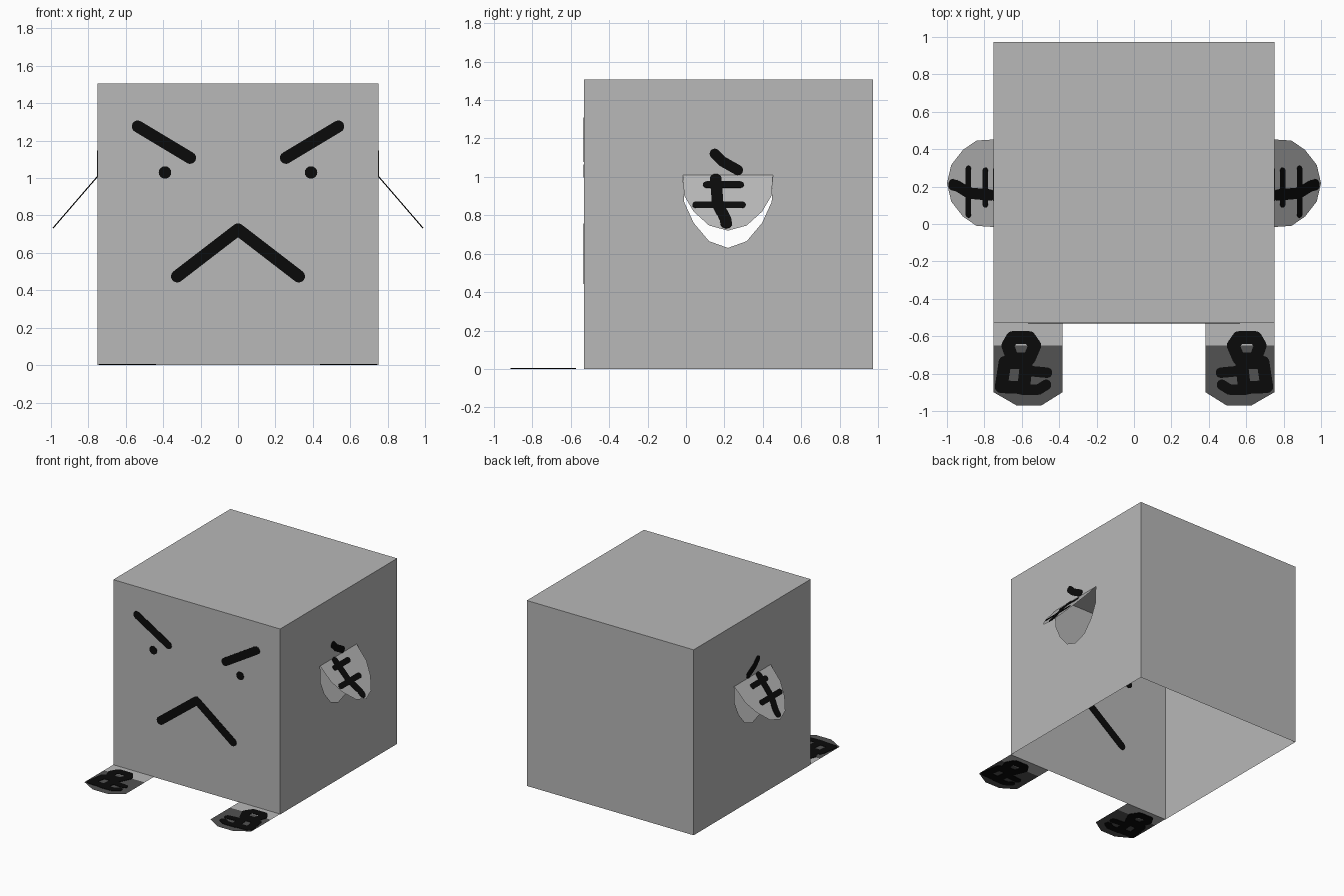
import bpy, bmesh, math
from mathutils import Vector

if "Cube" in bpy.data.objects:
    bpy.data.objects.remove(bpy.data.objects["Cube"])


def material(name, v):
    m = bpy.data.materials.new(name)
    m.diffuse_color = (v, v, v, 1)
    m.use_nodes = True
    m.node_tree.nodes["Principled BSDF"].inputs["Base Color"].default_value = m.diffuse_color
    return m


CARD = material("card grey", 0.48)
DARK = material("dark grey", 0.085)
INK = material("ink black", 0.003)

X, Y0, Y1, H = 0.75, -0.53, 0.973, 1.507   # box shell
HINGE_Y, HINGE_Z = 0.218, 1.01             # arm flap hinge
FLAP = [(0, .234), (.14, .228), (.25, .178), (.345, .098), (.38, 0)]  # drop, half width
OUT, DOWN = 0.25 / 0.38, 0.29 / 0.38       # flap direction
FOOT_Z = 0.003


def finish(name, bm, mat, recalc=False):
    bmesh.ops.remove_doubles(bm, verts=bm.verts, dist=1e-5)
    if recalc:
        bmesh.ops.recalc_face_normals(bm, faces=bm.faces)
    me = bpy.data.meshes.new(name)
    bm.to_mesh(me)
    bm.free()
    me.materials.append(mat)
    ob = bpy.data.objects.new(name, me)
    bpy.context.collection.objects.link(ob)
    return ob


def sheet(name, polys, mat, recalc=False):
    bm = bmesh.new()
    for p in polys:
        bm.faces.new([bm.verts.new(c) for c in p])
    return finish(name, bm, mat, recalc)


def strokes(name, lines, place, normal, half=0.003):
    """Thin round-ended ink strokes, showing on both sides of a sheet."""
    bm = bmesh.new()
    n = Vector(normal).normalized() * half
    for r, *pts in lines:
        for a, b in zip(pts, pts[1:]):
            ang = math.atan2(b[1] - a[1], b[0] - a[0])
            ring = []
            for c, start in ((b, ang - math.pi / 2), (a, ang + math.pi / 2)):
                for i in range(9):
                    t = start + math.pi * i / 8
                    ring.append(Vector(place(c[0] + r * math.cos(t), c[1] + r * math.sin(t))))
            top = [bm.verts.new(p + n) for p in ring]
            low = [bm.verts.new(p - n) for p in ring]
            fs = [bm.faces.new(top), bm.faces.new(low[::-1])]
            k = len(ring)
            for i in range(k):
                j = (i + 1) % k
                fs.append(bm.faces.new((top[i], low[i], low[j], top[j])))
            bmesh.ops.recalc_face_normals(bm, faces=fs)
    return finish(name, bm, INK)


# Open-bottomed box with an arm-shaped hole in each side
polys = [[(-X, Y0, 0), (X, Y0, 0), (X, Y0, H), (-X, Y0, H)],
         [(X, Y1, 0), (-X, Y1, 0), (-X, Y1, H), (X, Y1, H)],
         [(-X, Y0, H), (X, Y0, H), (X, Y1, H), (-X, Y1, H)]]
for s in (-1, 1):
    for e, edge in ((-1, Y0), (1, Y1)):
        hole = [(s * X, HINGE_Y + e * w, HINGE_Z - d) for d, w in reversed(FLAP)]
        p = [(s * X, edge, 0), (s * X, HINGE_Y, 0)] + hole
        p += [(s * X, HINGE_Y, HINGE_Z), (s * X, HINGE_Y, H), (s * X, edge, H)]
        polys.append(p if s * e < 0 else p[::-1])
sheet("box_shell", polys, CARD)


# Face painted on the front
def on_front(u, v):
    return (u, Y0, v)


face = [(.033, (-.325, .475), (0, .725), (.325, .475))]
for s in (-1, 1):
    face.append((.032, (s * .536, 1.276), (s * .256, 1.108)))      # brow
    face.append((.033, (s * .39, 1.03), (s * .391, 1.03)))         # eye
strokes("face_marks", face, on_front, (0, 1, 0))

# Arms and feet, mirrored left and right
for s, side in ((-1, "left"), (1, "right")):
    def on_flap(u, d):
        return (s * (X + d * OUT), u, HINGE_Z - d * DOWN)

    def on_wall(u, v):
        return (s * X, u, v)

    def on_floor(u, v):
        return (s * u, v, FOOT_Z)

    # Arm flap folded out from the hole
    rim = [on_flap(HINGE_Y - w, d) for d, w in FLAP]
    rim += [on_flap(HINGE_Y + w, d) for d, w in FLAP[-2::-1]]
    sheet(side + "_arm_flap", [rim if s > 0 else rim[::-1]], CARD)
    strokes(side + "_arm_marks", [
        (.030, (.155, .025), (.165, .2), (.205, .3), (.21, .335)),
        (.022, (.11, .067), (.28, .067)),
        (.022, (.055, .205), (.29, .205))], on_flap, (s * DOWN, 0, OUT))
    strokes(side + "_wall_mark", [(.027, (.15, 1.12), (.19, 1.08), (.27, 1.035))],
            on_wall, (1, 0, 0))

    # Foot flap: pale heel, dark toe, ink pattern
    heel = [(.383, Y0), (.383, -.65), (X, -.65), (X, Y0)]
    toe = [(.383, -.65), (.383, -.9), (.495, -.97), (.628, -.97), (X, -.9), (X, -.65)]
    for name, pts, mat in (("_heel", heel, CARD), ("_toe", toe, DARK)):
        p = [on_floor(*c) for c in pts]
        sheet(side + name, [p if s > 0 else p[::-1]], mat)
    strokes(side + "_foot_marks", [
        (.034, (.53, -.65), (.56, -.607), (.65, -.607), (.675, -.65), (.65, -.72),
         (.56, -.72), (.53, -.65)),
        (.034, (.575, -.74), (.69, -.74), (.71, -.87), (.59, -.875), (.575, -.74)),
        (.028, (.465, -.795), (.57, -.785)),
        (.028, (.47, -.86), (.51, -.885), (.6, -.885))], on_floor, (0, 0, 1), 0.0029)
